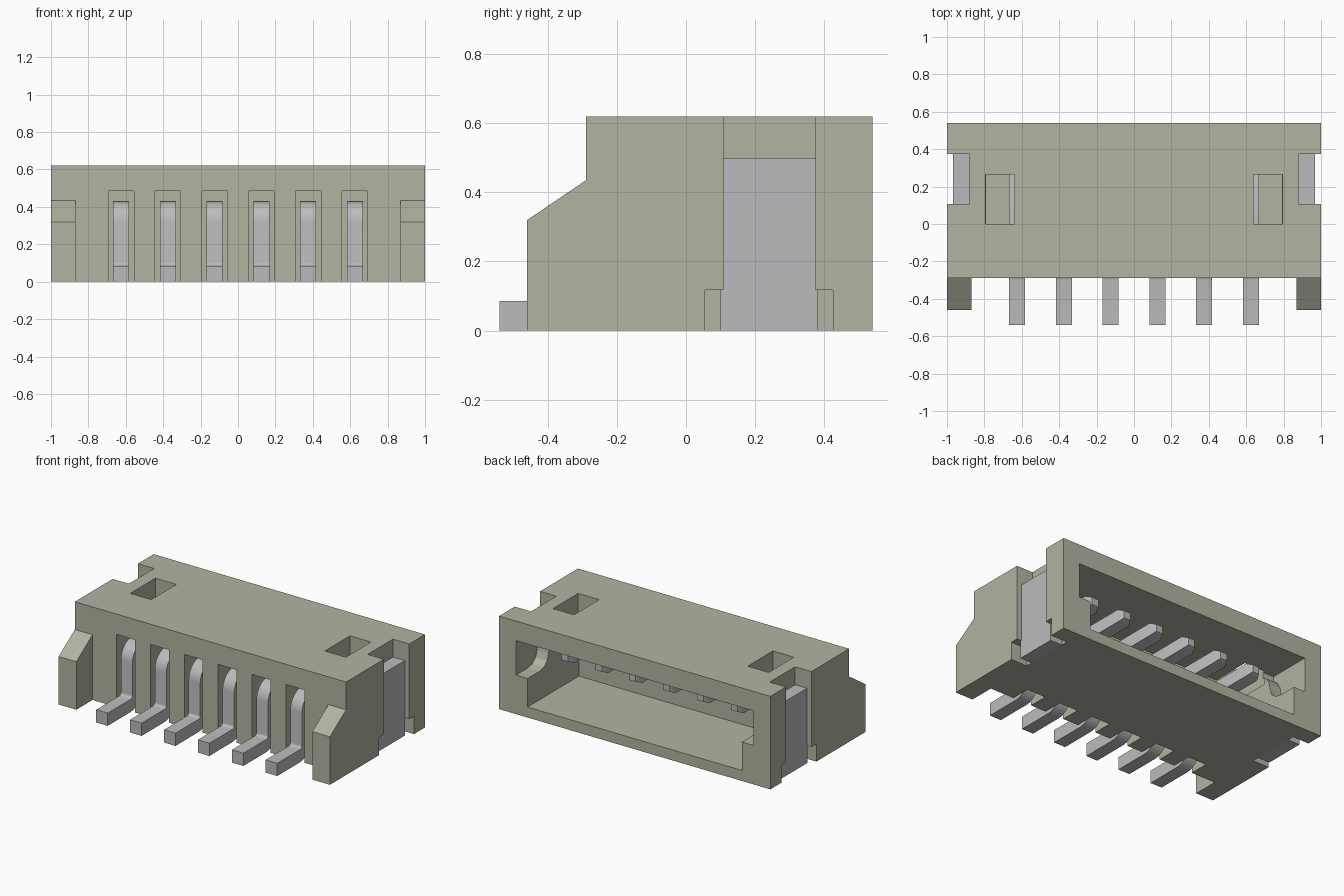
import bpy, bmesh, math
from mathutils import Vector

cube = bpy.data.objects.get("Cube")
if cube:
    bpy.data.objects.remove(cube, do_unlink=True)


def material(name, rgb):
    m = bpy.data.materials.new(name)
    m.use_nodes = True
    m.diffuse_color = (*rgb, 1)
    bsdf = m.node_tree.nodes["Principled BSDF"]
    bsdf.inputs["Base Color"].default_value = (*rgb, 1)
    bsdf.inputs["Roughness"].default_value = 0.6
    return m


BEIGE = material("beige plastic", (0.45, 0.45, 0.36))
METAL = material("grey metal", (0.50, 0.50, 0.51))


def finish(name, bm, mat):
    bmesh.ops.recalc_face_normals(bm, faces=bm.faces)
    mesh = bpy.data.meshes.new(name)
    bm.to_mesh(mesh)
    bm.free()
    mesh.materials.append(mat)
    ob = bpy.data.objects.new(name, mesh)
    bpy.context.collection.objects.link(ob)
    return ob


def prism(name, profile, x0, x1, mat=BEIGE):
    """Extrude a (y, z) profile from x0 to x1."""
    bm = bmesh.new()
    face = bm.faces.new([bm.verts.new((x0, y, z)) for y, z in profile])
    ext = bmesh.ops.extrude_face_region(bm, geom=[face])
    moved = [g for g in ext["geom"] if isinstance(g, bmesh.types.BMVert)]
    bmesh.ops.translate(bm, verts=moved, vec=(x1 - x0, 0, 0))
    return finish(name, bm, mat)


def box(name, x, y, z, mat=BEIGE):
    return prism(name, [(y[0], z[0]), (y[1], z[0]), (y[1], z[1]), (y[0], z[1])],
                 x[0], x[1], mat)


def cut(target, cutter):
    """Subtract the cutter, bake the result and drop the cutter."""
    cutter.hide_render = True
    mod = target.modifiers.new("cut", 'BOOLEAN')
    mod.operation = 'DIFFERENCE'
    mod.solver = 'EXACT'
    mod.object = cutter
    bpy.context.view_layer.objects.active = target
    bpy.ops.object.modifier_apply(modifier=mod.name)
    bpy.data.objects.remove(cutter, do_unlink=True)


# Housing: side profile with the front ears, then everything is cut from it
housing = prism("housing", [(-0.46, 0), (0.54, 0), (0.54, 0.62), (-0.29, 0.62),
                            (-0.29, 0.435), (-0.46, 0.32)], -1, 1)
cut(housing, box("ear_gap", (-0.87, 0.87), (-0.6, -0.29), (-0.1, 0.7)))

# Rear mating cavity
cut(housing, box("cavity", (-0.79, 0.79), (0.0, 0.7), (0.07, 0.49)))

groove = [(0.7, 0.26), (0.42, 0.26), (0.37, 0.27), (0.335, 0.30), (0.32, 0.34),
          (0.31, 0.39), (0.285, 0.43), (0.25, 0.45), (0.25, 0.49), (0.7, 0.49)]
for s in (-1, 1):
    # Curved latch groove in each cavity wall
    cut(housing, prism("latch_groove", groove, s * 0.74, s * 0.875))
    # Window in the roof
    cut(housing, box("roof_window", (s * 0.64, s * 0.795), (0.0, 0.265), (0.4, 0.7)))
    # Side channel for the solder tab, wider at its foot
    cut(housing, box("tab_channel", (s * 0.88, s * 1.1), (0.108, 0.375), (-0.1, 0.7)))
    cut(housing, box("tab_foot_recess", (s * 0.88, s * 1.1), (0.055, 0.425), (-0.1, 0.118)))
    # Metal solder tab
    box("left_solder_tab" if s > 0 else "right_solder_tab",
        (s * 0.878, s * 0.967), (0.10, 0.38), (0, 0.5), METAL)

# Bent contact pins: square section swept along a path of (y, z, angle, half size)
H = 0.0425
path = [(-0.54, H, 0, H)]
for i in range(7):
    a = math.pi / 2 * i / 6
    path.append((-0.2975 + 0.06 * math.sin(a), 0.1025 - 0.06 * math.cos(a), a, H))
for i in range(9):
    a = math.pi / 2 * (1 - i / 8)
    path.append((-0.1675 - 0.07 * math.sin(a), 0.3175 + 0.07 * math.cos(a), a, H))
path += [(0.345, 0.3875, 0, H), (0.385, 0.3875, 0, 0.024)]


def pin(name, cx):
    bm = bmesh.new()
    rings = []
    for y, z, a, h in path:
        n = Vector((0, -math.sin(a), math.cos(a)))
        c = Vector((cx, y, z))
        rings.append([bm.verts.new(c + Vector((sx * h, 0, 0)) + n * (sn * h))
                      for sx, sn in ((-1, -1), (1, -1), (1, 1), (-1, 1))])
    for r0, r1 in zip(rings, rings[1:]):
        for k in range(4):
            j = (k + 1) % 4
            bm.faces.new((r0[k], r0[j], r1[j], r1[k]))
    bm.faces.new(rings[0])
    bm.faces.new(rings[-1])
    ob = finish(name, bm, METAL)
    bpy.ops.object.select_all(action='DESELECT')
    ob.select_set(True)
    bpy.context.view_layer.objects.active = ob
    bpy.ops.object.shade_smooth_by_angle(angle=math.radians(30))


for i in range(6):
    x = -0.625 + 0.25 * i
    cut(housing, box("pin_slot", (x - 0.068, x + 0.068), (-0.5, -0.16), (-0.1, 0.485)))
    pin(f"contact_pin_{i + 1}", x)
